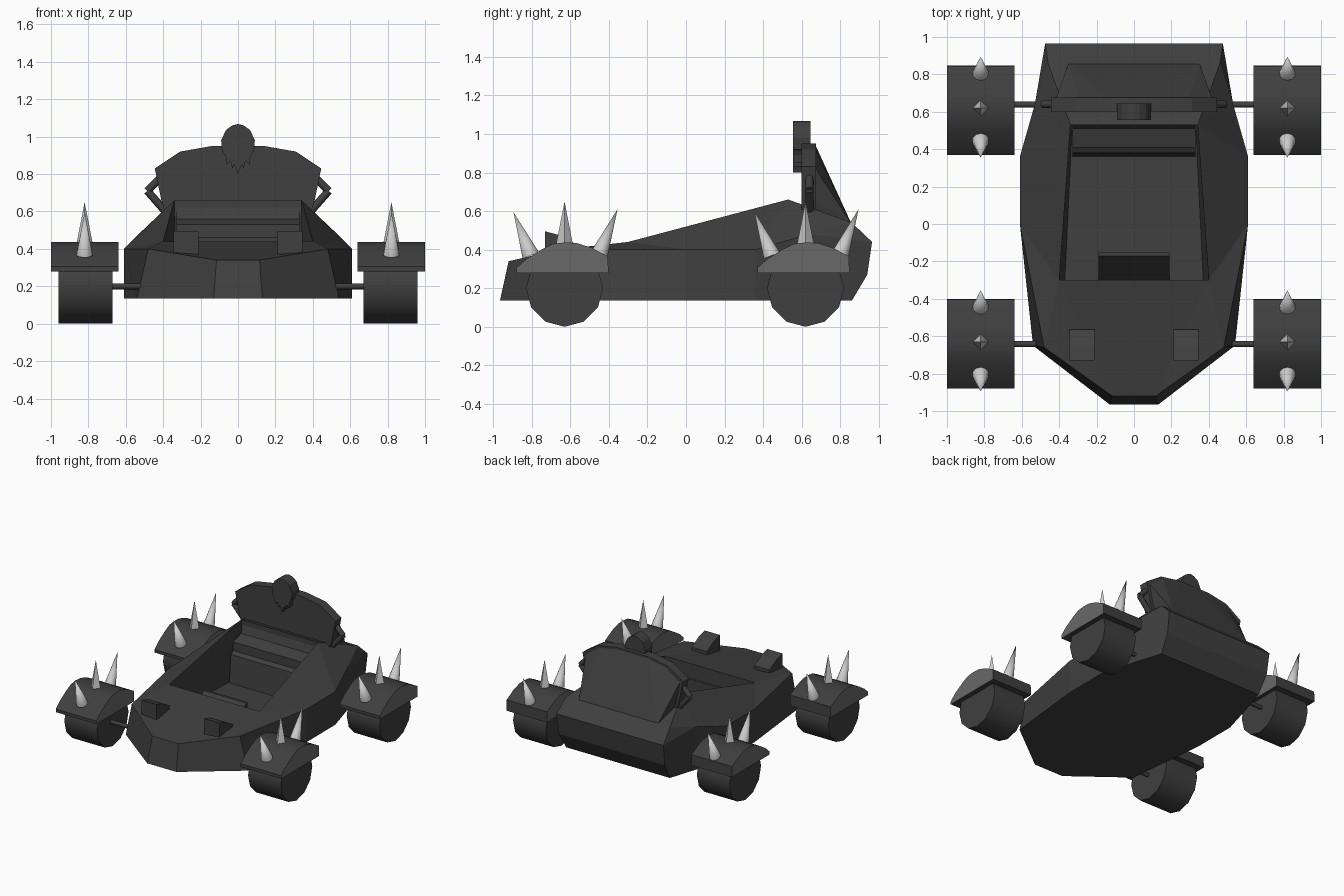
import bpy, bmesh, math
from mathutils import Vector

if "Cube" in bpy.data.objects:
    bpy.data.objects.remove(bpy.data.objects["Cube"])


def material(name, v):
    m = bpy.data.materials.new(name)
    m.diffuse_color = (v, v, v, 1)
    m.use_nodes = True
    m.node_tree.nodes["Principled BSDF"].inputs["Base Color"].default_value = m.diffuse_color
    return m


DARK = material("dark grey", 0.05)
MID = material("fender side grey", 0.14)
STEEL = material("spike steel", 0.6)


def finish(name, bm, mats=(DARK,), smooth=None):
    bmesh.ops.recalc_face_normals(bm, faces=bm.faces[:])
    me = bpy.data.meshes.new(name)
    bm.to_mesh(me)
    bm.free()
    for m in mats:
        me.materials.append(m)
    if smooth:
        me.shade_smooth()
        me.set_sharp_from_angle(angle=math.radians(smooth))
    ob = bpy.data.objects.new(name, me)
    bpy.context.collection.objects.link(ob)
    return ob


def prism(name, profile, lo, hi, axis="x", **kw):
    """Extrude a (y, z) profile along x, or an (x, z) profile along y."""
    bm = bmesh.new()
    place = (lambda p, t: (t, p[0], p[1])) if axis == "x" else (lambda p, t: (p[0], t, p[1]))
    a, b = ([bm.verts.new(place(p, t)) for p in profile] for t in (lo, hi))
    bm.faces.new(a)
    bm.faces.new(b)
    n = len(a)
    for i in range(n):
        j = (i + 1) % n
        bm.faces.new((a[i], a[j], b[j], b[i]))
    return finish(name, bm, **kw)


def cone(name, start, end, r1, r2, sides, spin=0.0, **kw):
    start, end = Vector(start), Vector(end)
    d = end - start
    bm = bmesh.new()
    bmesh.ops.create_cone(bm, cap_ends=True, segments=sides, radius1=r1, radius2=r2, depth=d.length)
    for v in bm.verts:
        c, s = math.cos(spin), math.sin(spin)
        v.co = Vector((v.co.x * c - v.co.y * s, v.co.x * s + v.co.y * c, v.co.z))
    rot = d.to_track_quat("Z", "Y")
    for v in bm.verts:
        v.co = rot @ v.co + (start + end) / 2
    return finish(name, bm, **kw)


def mirrored(half):
    return half + [(-x, z) for x, z in reversed(half) if x > 0]


# Hull: bottom edge b, rim r, tail e, cockpit opening o and floor f (right half)
P = {
    "b0": (.13, -.965, .135), "b1": (.54, -.65, .135), "b2": (.61, 0, .135),
    "b3": (.61, .36, .135), "b4": (.53, .64, .135), "b5": (.46, .86, .135),
    "r0": (.115, -.92, .34), "r1": (.48, -.66, .40), "r2": (.61, 0, .40),
    "r3": (.61, .36, .40), "r4": (.53, .64, .48), "r5": (.46, .86, .54),
    "e1": (.47, .94, .27), "e2": (.475, .965, .44),
    "o0": (.40, -.30, .44), "o1": (.34, .53, .66),
    "f0": (.37, -.30, .22), "f1": (.33, .53, .22),
}
side_faces = ["b0 b1 r1 r0", "b1 b2 r2 r1", "b2 b3 r3 r2", "b3 b4 r4 r3",
              "b4 b5 e1 e2 r4", "e2 r5 r4", "r0 r1 o0", "r1 r2 o0", "r2 r3 o1 o0",
              "r3 r4 o1", "r4 r5 o1", "o0 o1 f1 f0"]
centre = "b0 r0 o0 f0 f1 o1 r5 e2 e1 b5".split()
bm = bmesh.new()
R = {k: bm.verts.new(p) for k, p in P.items()}
L = {k: bm.verts.new((-p[0], p[1], p[2])) for k, p in P.items()}
for f in side_faces:
    for S in (R, L):
        bm.faces.new([S[k] for k in f.split()])
for a, b in zip(centre, centre[1:]):
    bm.faces.new((R[a], R[b], L[b], L[a]))
bm.faces.new([R["b%d" % i] for i in range(6)] + [L["b%d" % i] for i in reversed(range(6))])
finish("hull", bm)

# Seat and dashboard inside the cockpit
prism("seat", [(.54, .65), (.51, .56), (.41, .53), (.41, .46), (.38, .44), (.36, .21), (.54, .21)], -.33, .33)
prism("dashboard", [(-.305, .21), (-.17, .40), (-.15, .40), (-.15, .21)], -.19, .19)

# Rear shield with its sloping back
shield = mirrored([(.38, .56), (.41, .66), (.445, .83), (.31, .92), (.14, .95)])
prism("rear_shield", shield, .60, .675, axis="y")
bm = bmesh.new()
for x, z in shield:
    bm.verts.new((x * .94, .67, z - .005))
for x in (-.35, .35):
    bm.verts.new((x, .86, .53))
bmesh.ops.convex_hull(bm, input=bm.verts[:])
finish("shield_back", bm)

# Crest on top of the shield: thick crown with a ragged tail
prism("crest_crown", mirrored([(.035, .90), (.085, .92), (.09, .98), (.065, 1.035), (.03, 1.06), (0, 1.068)]),
      .555, .645, axis="y")
prism("crest_tail", mirrored([(0, .80), (.02, .85), (.03, .83), (.04, .87), (.06, .85), (.065, .89), (.085, .93)])[::-1],
      .555, .60, axis="y")

for s, side in ((1, "right"), (-1, "left")):
    # Headlight wedges
    x0, x1 = sorted((s * .21, s * .345))
    prism(side + "_headlight", [(-.73, .37), (-.73, .495), (-.655, .475), (-.565, .425), (-.565, .38)], x0, x1)

    # Bent handles beside the shield
    path = [(s * .42, .64, .775), (s * .485, .64, .71), (s * .37, .64, .58)]
    for i in (0, 1):
        cone(f"{side}_handle_{i}", path[i], path[i + 1], .021, .021, 8, smooth=50)

    for y, end in ((-.63, "front"), (.62, "rear")):
        name = f"{end}_{side}_"
        # Wheel and axle
        cone(name + "wheel", (s * .67, y, .2), (s * .96, y, .2), .2, .2, 12, smooth=35)
        ya = y - .012 if y < 0 else y + .018
        cone(name + "axle", (s * .45, ya, .2), (s * .68, ya, .2), .016, .016, 8, smooth=50)

        # Fender with lighter side faces
        prof = [(-.25, .28), (-.25, .305), (-.2, .35), (-.12, .40), (-.06, .43), (0, .437),
                (.06, .435), (.14, .41), (.225, .365), (.228, .28)]
        x0, x1 = sorted((s * .64, s * 1.0))
        fender = prism(name + "fender", [(y + a, z) for a, z in prof], x0, x1, mats=(DARK, MID), smooth=35)
        for p in fender.data.polygons:
            p.material_index = int(abs(p.normal.x) > .9)

        # Three spikes fanned along the fender
        spikes = [(-.175, .37, -.265, .595, 10), (0, .42, 0, .65, 4), (.18, .375, .275, .61, 10)]
        for i, (yb, zb, yt, zt, n) in enumerate(spikes):
            cone(f"{name}spike_{i}", (s * .82, y + yb, zb), (s * .82, y + yt, zt), .045, 0, n,
                 mats=(STEEL,), smooth=None if n == 4 else 50)
